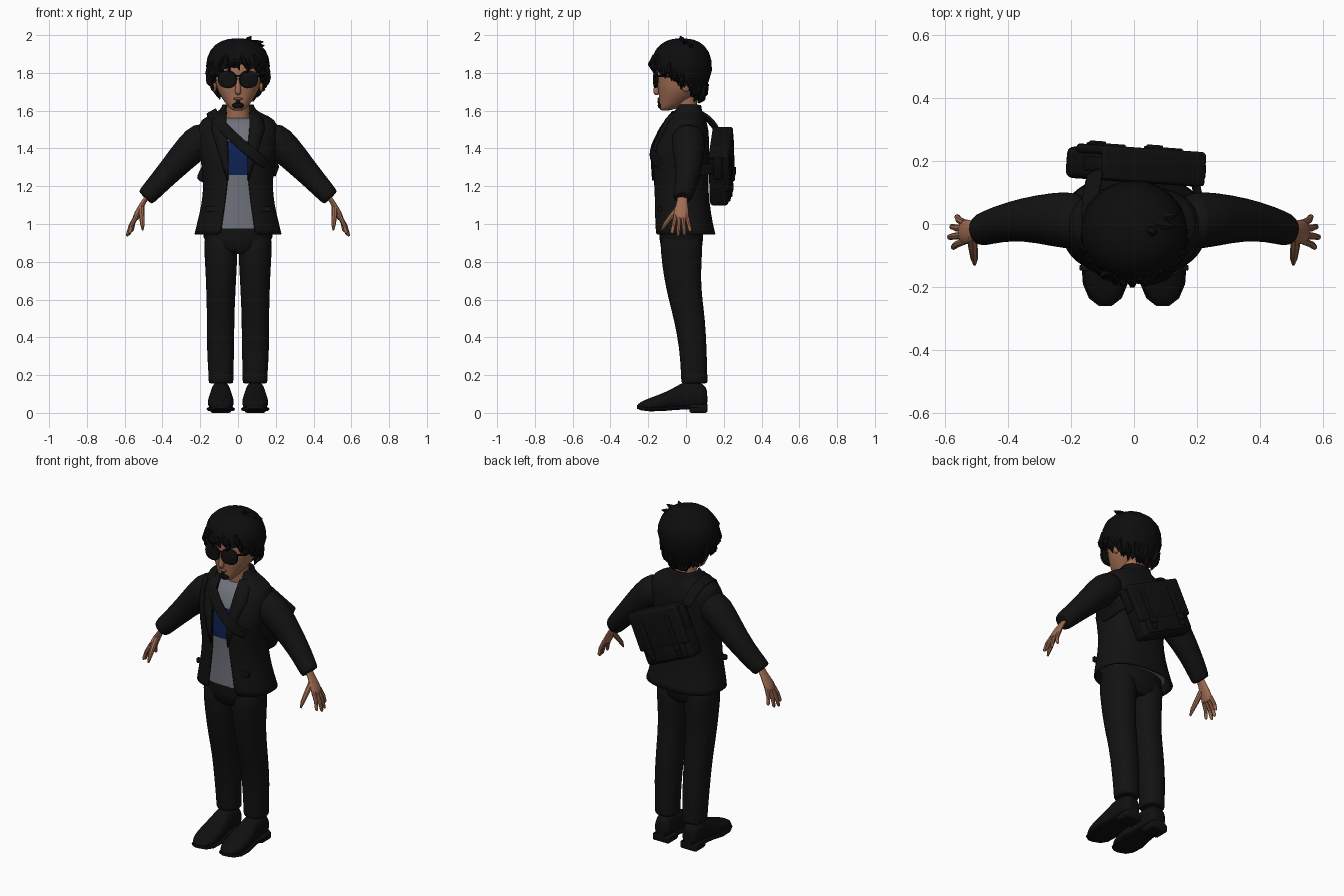
import bpy, bmesh, math, random
from mathutils import Vector as V, Matrix

random.seed(4)
if "Cube" in bpy.data.objects:
    bpy.data.objects.remove(bpy.data.objects["Cube"])
made = []


def material(name, r, g, b):
    m = bpy.data.materials.new(name)
    m.use_nodes = True
    m.diffuse_color = (r, g, b, 1)
    bsdf = m.node_tree.nodes["Principled BSDF"]
    bsdf.inputs["Base Color"].default_value = (r, g, b, 1)
    bsdf.inputs["Roughness"].default_value = 0.8
    return m


SKIN = material("skin", 0.35, 0.15, 0.085)
LIPS = material("lips", 0.24, 0.085, 0.055)
CLOTH = material("black_cloth", 0.006, 0.006, 0.006)
HAIR = material("black_hair", 0.004, 0.004, 0.004)
LEATHER = material("black_leather", 0.005, 0.005, 0.005)
GREY = material("grey_shirt", 0.16, 0.17, 0.2)
BLUE = material("blue_band", 0.004, 0.016, 0.085)


def finish(name, bm, mat, subsurf=0, thick=0):
    bmesh.ops.recalc_face_normals(bm, faces=bm.faces)
    me = bpy.data.meshes.new(name)
    bm.to_mesh(me)
    bm.free()
    me.materials.append(mat)
    ob = bpy.data.objects.new(name, me)
    bpy.context.collection.objects.link(ob)
    if subsurf:
        ob.modifiers.new("smooth", 'SUBSURF').levels = subsurf
        ob.modifiers["smooth"].render_levels = subsurf
    if thick:
        mod = ob.modifiers.new("thickness", 'SOLIDIFY')
        mod.thickness, mod.offset = thick, 0
    made.append(ob)
    return ob


def loft(name, rings, mat, closed=True, **kw):
    """Skin a list of point rings; closed rings get end caps."""
    bm = bmesh.new()
    rows = [[bm.verts.new(p) for p in r] for r in rings]
    n = len(rows[0])
    for a, b in zip(rows, rows[1:]):
        for i in range(n if closed else n - 1):
            j = (i + 1) % n
            bm.faces.new((a[i], a[j], b[j], b[i]))
    if closed:
        bm.faces.new(rows[0])
        bm.faces.new(rows[-1])
    return finish(name, bm, mat, **kw)


def oval(c, u, v, n=24, e=2.0, start=0.0):
    """Superellipse ring; a start angle leaves an opening on the v side."""
    pts = []
    for i in range(n):
        a = start + (2 * math.pi - 2 * start) * i / (n - 1 if start else n)
        s, k = math.sin(a), math.cos(a)
        pts.append(V(c) + V(u) * math.copysign(abs(s) ** (2 / e), s)
                   + V(v) * math.copysign(abs(k) ** (2 / e), k))
    return pts


def stack(name, rows, mat, e=2.0, side=1, **kw):
    """Upright loft from rows of z, centre x, centre y, half width, half depth."""
    return loft(name, [oval((side * x, y, z), (rx, 0, 0), (0, -ry, 0), e=e)
                       for z, x, y, rx, ry in rows], mat, **kw)


def tube(name, path, radii, mat, n=12, flat=1.0, ref=(0, 1, 0), **kw):
    path, rings = [V(p) for p in path], []
    for i, p in enumerate(path):
        t = (path[min(i + 1, len(path) - 1)] - path[max(i - 1, 0)]).normalized()
        v = t.cross(V(ref)).normalized()
        rings.append(oval(p, v.cross(t) * radii[i], v * radii[i] * flat, n))
    return loft(name, rings, mat, **kw)


def ball(name, c, size, mat):
    bm = bmesh.new()
    bmesh.ops.create_uvsphere(bm, u_segments=20, v_segments=12, radius=1,
                              matrix=Matrix.LocRotScale(V(c), None, V(size)))
    return finish(name, bm, mat)


def box(name, c, size, mat, bevel=0.01, frame=Matrix()):
    bm = bmesh.new()
    bmesh.ops.create_cube(bm, size=1, matrix=Matrix.LocRotScale(V(c), None, V(size)))
    bmesh.ops.bevel(bm, geom=bm.edges, offset=bevel, segments=3, affect='EDGES', profile=0.5)
    bm.transform(frame)
    return finish(name, bm, mat)


# Jacket: z, centre y, half width, half depth, half opening
JACKET = [(0.945, -0.005, 0.225, 0.155, 0.09), (1.0, -0.014, 0.212, 0.15, 0.085),
          (1.1, -0.022, 0.187, 0.142, 0.07), (1.2, -0.027, 0.177, 0.138, 0.058),
          (1.26, -0.028, 0.182, 0.142, 0.052), (1.36, -0.03, 0.195, 0.145, 0.05),
          (1.44, -0.02, 0.205, 0.136, 0.055), (1.5, -0.006, 0.207, 0.12, 0.06),
          (1.55, 0.0, 0.195, 0.1, 0.063), (1.578, 0.003, 0.13, 0.085, 0.065),
          (1.6, 0.006, 0.088, 0.072, 0.064), (1.63, 0.012, 0.077, 0.062, 0.062)]
E = 2.4


def front(x, z):
    """Depth of the jacket front at x, z."""
    for a, b in zip(JACKET, JACKET[1:]):
        if z <= b[0]:
            break
    f = max(0, min(1, (z - a[0]) / (b[0] - a[0])))
    cy, rx, ry = (a[k] + (b[k] - a[k]) * f for k in (1, 2, 3))
    return cy - ry * max(0, 1 - abs(x / rx) ** E) ** (1 / E)


loft("jacket", [oval((0, cy, z), (rx, 0, 0), (0, -ry, 0), 40, E,
                     math.asin((w / rx) ** (E / 2))) for z, cy, rx, ry, w in JACKET],
     CLOTH, closed=False, subsurf=1, thick=0.012)

# Shirt with a blue chest band
rows = [(0.975, 0, -0.012, 0.19, 0.135)]
rows += [(z, 0, cy, rx - 0.02, ry - 0.017) for z, cy, rx, ry, w in JACKET[2:8]]
shirt = stack("shirt", rows + [(1.545, 0, 0, 0.16, 0.082), (1.56, 0, 0.005, 0.07, 0.06)], GREY, e=E)
shirt.data.materials.append(BLUE)
for f in shirt.data.polygons:
    f.material_index = int(1.26 < f.center.z < 1.44)

# Arms, hands, lapels, legs and shoes
for s, tag in ((1, "left"), (-1, "right")):
    tube(tag + "_sleeve", [(s * x, y, z) for x, y, z in
         ((0.13, 0.01, 1.47), (0.19, 0.01, 1.455), (0.25, 0.015, 1.4), (0.35, 0.015, 1.292),
          (0.43, 0.0, 1.205), (0.487, -0.02, 1.143), (0.492, -0.02, 1.138))],
         (0.06, 0.094, 0.087, 0.069, 0.058, 0.052, 0.045), CLOTH, n=20, subsurf=1)
    tube(tag + "_palm", [(s * x, y, z) for x, y, z in
         ((0.475, -0.02, 1.155), (0.5, -0.02, 1.115), (0.522, -0.024, 1.075),
          (0.54, -0.026, 1.035), (0.545, -0.026, 1.022))],
         (0.03, 0.028, 0.04, 0.042, 0.034), SKIN, flat=0.45, subsurf=1)
    for i, (y, x, z) in enumerate(((-0.075, 0.575, 0.95), (-0.042, 0.588, 0.936),
                                   (-0.008, 0.58, 0.94), (0.024, 0.562, 0.96))):
        base = V((s * 0.537, -0.054 + 0.019 * i, 1.045))
        tip = V((s * x, y, z))
        tube(f"{tag}_finger_{i + 1}", [base, base.lerp(tip, 0.5) + V((s * 0.006, 0, 0)),
             base.lerp(tip, 0.92), tip], (0.012, 0.011, 0.009, 0.004), SKIN, n=8)
    tube(tag + "_thumb", [(s * 0.512, -0.035, 1.09), (s * 0.51, -0.075, 1.045),
         (s * 0.506, -0.11, 1.0), (s * 0.505, -0.128, 0.968)],
         (0.017, 0.015, 0.012, 0.005), SKIN, n=8, ref=(1, 0, 0))
    lapel = [(0.06, 0.1, 1.595), (0.062, 0.135, 1.55), (0.06, 0.14, 1.5),
             (0.055, 0.115, 1.42), (0.05, 0.085, 1.32), (0.052, 0.056, 1.23)]
    loft(tag + "_lapel", [[(s * x, front(x, z) - 0.011, z) for x in (a, (a + b) / 2, b)]
                          for a, b, z in lapel], CLOTH, closed=False, thick=0.009)
    box(tag + "_pocket_flap", (s * 0.135, front(0.135, 1.08) - 0.004, 1.08),
        (0.075, 0.018, 0.03), CLOTH, 0.004)
    stack(tag + "_trouser_leg", [(0.155, 0.09, 0.045, 0.062, 0.066), (0.16, 0.09, 0.045, 0.066, 0.07),
          (0.2, 0.09, 0.043, 0.066, 0.07), (0.34, 0.093, 0.038, 0.073, 0.072),
          (0.5, 0.092, 0.018, 0.073, 0.083), (0.6, 0.091, -0.003, 0.076, 0.09),
          (0.72, 0.09, -0.02, 0.081, 0.098), (0.84, 0.09, -0.024, 0.088, 0.11),
          (0.98, 0.095, -0.025, 0.09, 0.115)], CLOTH, e=2.2, side=s, subsurf=1)
    shoe = [(0.114, 0.035, 0.03, 0.11), (0.1, 0.05, 0.02, 0.16), (0.0, 0.054, 0.02, 0.175),
            (-0.05, 0.06, 0.018, 0.14), (-0.12, 0.072, 0.012, 0.105), (-0.19, 0.067, 0.01, 0.08),
            (-0.235, 0.048, 0.015, 0.062), (-0.26, 0.016, 0.024, 0.042)]
    loft(tag + "_shoe", [oval((s * 0.091, y, (a + b) / 2), (w, 0, 0), (0, 0, (b - a) / 2), 20, 2.3)
                         for y, w, a, b in shoe], LEATHER, subsurf=1)
    loft(tag + "_sole", [oval((s * 0.091, y, a + 0.008), (w + 0.004, 0, 0), (0, 0, 0.01), 12, 4)
                         for y, w, a, b in shoe], LEATHER)
    box(tag + "_heel", (s * 0.091, 0.066, 0.022), (0.11, 0.096, 0.044), LEATHER, 0.012)
stack("trouser_seat", [(0.84, 0, -0.022, 0.08, 0.08), (0.87, 0, -0.024, 0.155, 0.108),
      (0.93, 0, -0.025, 0.182, 0.116), (1.0, 0, -0.025, 0.18, 0.115)], CLOTH, e=2.4)

# Head
stack("neck", [(1.5, 0, 0.01, 0.07, 0.06), (1.58, 0, 0.005, 0.061, 0.056),
               (1.7, 0, -0.005, 0.06, 0.06)], SKIN)
stack("head", [(1.6, 0, -0.112, 0.022, 0.02), (1.608, 0, -0.1, 0.04, 0.04),
      (1.63, 0, -0.078, 0.06, 0.064), (1.665, 0, -0.055, 0.085, 0.088),
      (1.71, 0, -0.035, 0.112, 0.113), (1.77, 0, -0.025, 0.125, 0.128),
      (1.85, 0, -0.02, 0.13, 0.138), (1.92, 0, -0.02, 0.1, 0.1)], SKIN, e=2.15, subsurf=1)
tube("nose", [(0, -0.148, 1.775), (0, -0.156, 1.73), (0, -0.161, 1.697), (0, -0.148, 1.684)],
     (0.01, 0.013, 0.018, 0.012), SKIN, ref=(1, 0, 0), subsurf=1)
ball("lips", (0, -0.142, 1.663), (0.027, 0.009, 0.007), LIPS)
ball("goatee", (0, -0.128, 1.628), (0.033, 0.022, 0.02), HAIR)
ball("goatee_tuft", (0, -0.142, 1.647), (0.01, 0.01, 0.012), HAIR)

# Sunglasses
for s, tag in ((1, "left"), (-1, "right")):
    ball(tag + "_ear", (s * 0.125, 0.0, 1.735), (0.014, 0.026, 0.036), SKIN)
    loft(tag + "_lens", [oval((s * 0.056, y + 0.004, 1.766), (w, -s * 0.0 + s * w * 0.12, 0),
                              (0, 0, w * 0.92), 24, 2.3)
                         for y, w in ((-0.156, 0.046), (-0.161, 0.05), (-0.169, 0.05), (-0.173, 0.045))],
         LEATHER)
    tube(tag + "_temple", [(s * 0.1, -0.155, 1.785), (s * 0.132, -0.12, 1.783), (s * 0.136, 0.01, 1.775)],
         (0.006, 0.006, 0.006), LEATHER, n=6, ref=(0, 0, 1))
tube("glasses_bridge", [(-0.02, -0.168, 1.785), (0.02, -0.168, 1.785)], (0.005, 0.005), LEATHER, n=6)


# Hair: cap with a jagged edge, low at the nape and high at the brow
def hair_point(a, z, grow=1.0):
    if z > 1.82:
        r = max(0, 1 - ((z - 1.82) / 0.163) ** 2.4) ** (1 / 2.4)
    else:
        r = 1 - 1.7 * (1.82 - z) ** 1.25 * 2
    r *= grow
    return V((0.168 * r * math.sin(a), -0.022 - 0.16 * r * math.cos(a), z))


def hairline(a):
    back = (1 - math.cos(a)) / 2
    return 1.835 - 0.19 * back ** 0.8


COUNT = 60
caps = []
for f in (0.001, 0.02, 0.06, 0.13, 0.24, 0.38, 0.54, 0.7, 0.85, 1.0):
    ring = []
    for i in range(COUNT):
        a = 2 * math.pi * i / COUNT
        low = hairline(a) + (0, 0.012, 0.024, 0.012)[i % 4]
        ring.append(hair_point(a, 1.983 + (low - 1.983) * f, 1 + 0.012 * (i % 4 == 0)))
    caps.append(ring)
caps.append([V((p.x * 0.72, (p.y + 0.02) * 0.72 - 0.02, p.z + 0.01)) for p in caps[-1]])
loft("hair_cap", caps, HAIR)
for i in range(46):
    a = 2 * math.pi * (i + random.uniform(-0.3, 0.3)) / 46
    top = hairline(a) + random.uniform(0.03, 0.1)
    swing = random.uniform(-0.18, 0.25)
    tip = max(hairline(a) - random.uniform(0.0, 0.025), 1.64)
    tube(f"hair_lock_{i + 1}", [hair_point(a, top, 0.97), hair_point(a + swing / 2, (top + tip) / 2, 1.01),
         hair_point(a + swing, tip, 0.99)], (0.012, 0.021, 0.002), HAIR, n=6, flat=0.7,
         ref=(math.sin(a), -math.cos(a), 0.05))
for i, (base, tip) in enumerate((((0.05, -0.02, 1.965), (0.07, -0.03, 1.995)),
                                 ((0.07, 0.0, 1.955), (0.135, -0.01, 1.965)),
                                 ((0.09, 0.02, 1.94), (0.14, 0.03, 1.945)))):
    tube(f"crown_tuft_{i + 1}", [base, V(base).lerp(V(tip), 0.5), tip], (0.02, 0.015, 0.002), HAIR, n=6)

# Shoulder strap wrapped round the body
path = [V((x, front(x, z) - 0.016, z)) for x, z in
        ((-0.13, 1.565), (-0.08, 1.515), (-0.03, 1.465), (0.03, 1.41), (0.09, 1.36), (0.15, 1.315))]
path = [V(p) for p in ((-0.12, 0.17, 1.49), (-0.13, 0.13, 1.55), (-0.14, 0.07, 1.592),
                       (-0.14, -0.02, 1.6))] + path
path += [V(p) for p in ((0.195, -0.04, 1.285), (0.207, 0.04, 1.275), (0.2, 0.13, 1.29), (0.17, 0.17, 1.31))]
band = []
for i, p in enumerate(path):
    t = path[min(i + 1, len(path) - 1)] - path[max(i - 1, 0)]
    w = t.cross(p - V((0, 0, 1.35))).normalized() * 0.028
    band.append([p - w, p, p + w])
loft("shoulder_strap", band, LEATHER, closed=False, subsurf=2, thick=0.01)

# Tilted satchel on the back
frame = (Matrix.Translation((0, 0.182, 1.3)) @ Matrix.Rotation(-0.07, 4, 'Z')
         @ Matrix.Rotation(math.radians(25), 4, 'Y'))
box("bag_body", (0, 0, 0), (0.35, 0.1, 0.3), LEATHER, 0.022, frame)
box("bag_flap", (0, 0.046, 0.045), (0.362, 0.03, 0.215), LEATHER, 0.012, frame)
box("bag_flap_top", (0, 0.005, 0.142), (0.362, 0.105, 0.025), LEATHER, 0.01, frame)
box("bag_front_pocket", (0, 0.048, -0.09), (0.29, 0.022, 0.09), LEATHER, 0.008, frame)
for s, tag in ((1, "left"), (-1, "right")):
    box(tag + "_bag_strap", (s * 0.1, 0.06, -0.005), (0.032, 0.014, 0.23), LEATHER, 0.004, frame)
    box(tag + "_bag_buckle", (s * 0.1, 0.066, -0.07), (0.045, 0.014, 0.035), LEATHER, 0.004, frame)
    box(tag + "_bag_side_tab", (s * 0.178, 0, 0.08), (0.016, 0.045, 0.13), LEATHER, 0.005, frame)

bpy.ops.object.select_all(action='DESELECT')
for ob in made:
    ob.select_set(True)
bpy.context.view_layer.objects.active = made[0]
bpy.ops.object.shade_smooth_by_angle(angle=math.radians(40))
